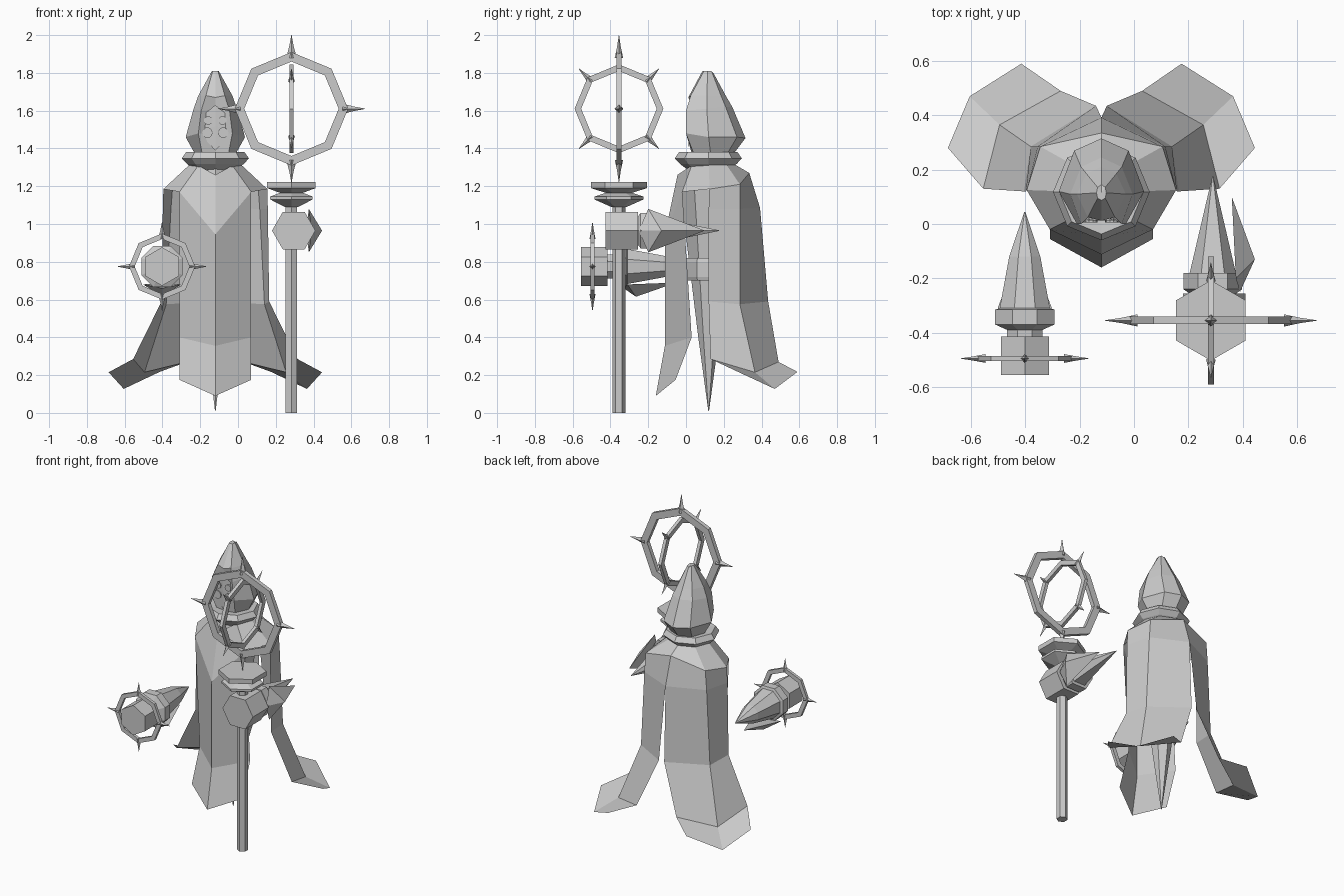
import bpy, bmesh, math
from mathutils import Vector, Matrix

if "Cube" in bpy.data.objects:
    bpy.data.objects.remove(bpy.data.objects["Cube"], do_unlink=True)

grey = bpy.data.materials.new("plain_grey")
grey.use_nodes = True
grey.diffuse_color = (0.6, 0.6, 0.6, 1)
grey.node_tree.nodes["Principled BSDF"].inputs["Base Color"].default_value = (0.6, 0.6, 0.6, 1)

CX = -0.12                                   # centre line of the robed figure
AXES = {                                     # turns local z into the wanted axis
    "z": Matrix.Identity(3),
    "y": Matrix(((1, 0, 0), (0, 0, 1), (0, -1, 0))),
    "x": Matrix(((0, 0, 1), (1, 0, 0), (0, 1, 0))),
}


def finish(name, bm):
    bmesh.ops.remove_doubles(bm, verts=bm.verts, dist=0.0005)
    bmesh.ops.recalc_face_normals(bm, faces=bm.faces)
    mesh = bpy.data.meshes.new(name)
    bm.to_mesh(mesh)
    bm.free()
    mesh.materials.append(grey)
    ob = bpy.data.objects.new(name, mesh)
    bpy.context.collection.objects.link(ob)
    return ob


def turned(name, profile, sides, centre, axis="z", turn=0.0):
    """Faceted solid from (radius, distance along axis) points."""
    bm = bmesh.new()
    rot, c = AXES[axis], Vector(centre)
    rings = []
    for r, t in profile:
        ring = []
        for i in range(sides):
            a = math.radians(turn) + math.tau * i / sides
            ring.append(bm.verts.new(c + rot @ Vector((r * math.cos(a), r * math.sin(a), t))))
        rings.append(ring)
    for lo, hi in zip(rings, rings[1:]):
        for i in range(sides):
            j = (i + 1) % sides
            bm.faces.new((lo[i], lo[j], hi[j], hi[i]))
    bm.faces.new(rings[0][::-1])
    bm.faces.new(rings[-1])
    return finish(name, bm)


def sheet(name, rows):
    """Folded cloth from rows of points, mirrored about the figure's centre line."""
    bm = bmesh.new()
    for s in (1, -1):
        grid = [[bm.verts.new((CX + s * x, y, z)) for x, y, z in row] for row in rows]
        for a, b in zip(grid, grid[1:]):
            for i in range(len(a) - 1):
                bm.faces.new((a[i], a[i + 1], b[i + 1], b[i]))
    return finish(name, bm)


def spiked_ring(name, centre, axis, outer, inner, thick, tip, base, start):
    """Flat octagonal ring with four thorn spikes."""
    bm = bmesh.new()
    rot, c = AXES[axis], Vector(centre)

    def at(r, a, t=0.0):
        return c + rot @ Vector((r * math.cos(a), r * math.sin(a), t))

    section = ((inner, -thick), (outer, -thick), (outer, thick), (inner, thick))
    rings = [[bm.verts.new(at(r, math.tau * i / 8, t)) for r, t in section] for i in range(8)]
    for i in range(8):
        a, b = rings[i], rings[(i + 1) % 8]
        for k in range(4):
            m = (k + 1) % 4
            bm.faces.new((a[k], a[m], b[m], b[k]))
    # spikes taper from a wide foot through a narrow neck to the tip
    for i in range(4):
        a = math.radians(start) + math.tau * i / 4
        side = at(1, a + math.pi / 2) - c
        up = rot @ Vector((0, 0, 1))
        levels = []
        for r, w in ((outer - 0.03, base), (outer + 0.3 * (tip - outer), base * 0.45), (tip, 0.001)):
            p = at(r, a)
            levels.append([bm.verts.new(p + d) for d in
                           (side * w, up * w * 0.8, -side * w, -up * w * 0.8)])
        for lo, hi in zip(levels, levels[1:]):
            for k in range(4):
                m = (k + 1) % 4
                bm.faces.new((lo[k], lo[m], hi[m], hi[k]))
        bm.faces.new(levels[0][::-1])
        bm.faces.new(levels[-1])
    return finish(name, bm)


def arm_plate(name, root_a, root_b, ridge, back, tip):
    """Pointed guard on the forearm, folded along a ridge."""
    bm = bmesh.new()
    a, b, r, k, t = (bm.verts.new(p) for p in (root_a, root_b, ridge, back, tip))
    for f in ((a, r, t), (r, b, t), (a, k, r), (k, b, r), (a, t, k), (k, t, b)):
        bm.faces.new(f)
    return finish(name, bm)


# Hood, closed shell with a recessed face opening
sheet("hood", [
    [(0, .03, 1.375), (.07, .04, 1.375), (.11, .13, 1.375), (.08, .22, 1.375), (0, .255, 1.375)],
    [(0, .05, 1.47), (.09, 0, 1.48), (.157, .12, 1.46), (.10, .27, 1.46), (0, .315, 1.455)],
    [(0, .05, 1.60), (.075, 0, 1.60), (.115, .11, 1.61), (.075, .21, 1.62), (0, .245, 1.62)],
    [(0, .012, 1.67), (.05, .025, 1.68), (.09, .11, 1.68), (.055, .185, 1.68), (0, .21, 1.68)],
    [(0, .087, 1.81), (.014, .095, 1.81), (.018, .115, 1.81), (.014, .135, 1.81), (0, .145, 1.80)],
    [(0, .115, 1.81)] * 5,
])

# Face mask with four round eyes
sheet("face_mask", [
    [(0, .012, 1.63), (.085, .02, 1.56)],
    [(0, .012, 1.52), (.085, .02, 1.48)],
    [(0, .015, 1.39), (.001, .015, 1.39)],
])
for s in (1, -1):
    for row, (x, z, r) in enumerate(((.038, 1.548, .023), (.042, 1.483, .028))):
        turned(f"eye_{'left' if s > 0 else 'right'}_{row + 1}", [(r, -.004), (r, .004)], 10,
               (CX + s * x, .010, z), "y")

# Collar
turned("collar", [(.10, 1.28), (.15, 1.318), (.178, 1.347), (.155, 1.38), (.09, 1.375)], 8, (CX, .118, 0))

# Shoulder mantle
sheet("mantle", [
    [(0, -.045, 1.26), (.09, .03, 1.31), (.13, .12, 1.32), (.09, .21, 1.32), (0, .25, 1.32)],
    [(0, -.112, .945), (.19, -.02, 1.17), (.275, .125, 1.185), (.225, .285, 1.21), (0, .335, 1.27)],
])

# Front robe panel
sheet("front_robe", [
    [(0, -.112, .945), (.19, -.02, 1.17)],
    [(0, -.112, .355), (.19, .03, .40)],
    [(0, -.16, .09), (.19, -.055, .175)],
])

# Cape: two tails flaring to the back corners
sheet("cape", [
    [(.275, .125, 1.185), (.225, .285, 1.21), (0, .335, 1.27)],
    [(.278, .12, 1.08), (.235, .285, 1.08), (0, .392, 1.085)],
    [(.285, .12, .59), (.26, .285, .575), (.02, .435, .59)],
    [(.435, .13, .285), (.375, .365, .215), (.15, .49, .27)],
    [(.565, .28, .215), (.485, .47, .127), (.295, .59, .217)],
])

# Inner body tapering to a point, with a belt
turned("inner_body", [(.002, .01), (.055, .40), (.15, 1.18), (.11, 1.31)], 6, (CX, .12, 0), "z", 30)
turned("belt", [(.118, .70), (.125, .72), (.125, .80), (.118, .82)], 6, (CX, .12, 0), "z", 30)

# Staff and its stepped head
SX, SY = .283, -.355
turned("staff_shaft", [(.035, 0), (.035, 1.11)], 6, (SX, SY, 0), "z", 30)
turned("staff_head", [(.04, 1.09), (.13, 1.13), (.13, 1.145), (.07, 1.165), (.148, 1.19), (.148, 1.222)],
       6, (SX, SY, 0), "z", 30)
spiked_ring("staff_outer_ring", (SX, SY, 1.61), "y", .30, .25, .014, .39, .028, 0)
spiked_ring("staff_inner_ring", (SX, SY, 1.61), "x", .235, .20, .011, .30, .022, 45)

# Floating left hand gripping the staff
turned("left_hand", [(.115, -.425), (.115, -.255)], 6, (.295, 0, .965), "y")
turned("left_forearm", [(.08, -.26), (.108, -.24), (.108, -.18), (.085, -.18), (.002, .175)],
       6, (.29, 0, .965), "y")
arm_plate("left_arm_plate", (.375, -.20, 1.08), (.375, -.20, .85), (.445, -.13, .965),
          (.39, -.25, .965), (.36, .10, .965))

# Floating right hand inside its ring
RX, RZ = -.402, .775
turned("right_hand", [(.102, -.555), (.102, -.415)], 6, (RX, 0, RZ), "y", 30)
turned("right_forearm", [(.07, -.42), (.07, -.39), (.118, -.37), (.118, -.315), (.10, -.31), (.062, -.12), (.002, .045)],
       8, (RX, 0, RZ), "y", 22.5)
arm_plate("right_arm_plate", (RX - .10, -.31, .68), (RX + .10, -.31, .68), (RX, -.265, .615),
          (RX, -.33, .66), (RX, -.05, .69))
spiked_ring("right_hand_ring", (RX, -.495, RZ), "y", .175, .145, .01, .235, .02, 0)
